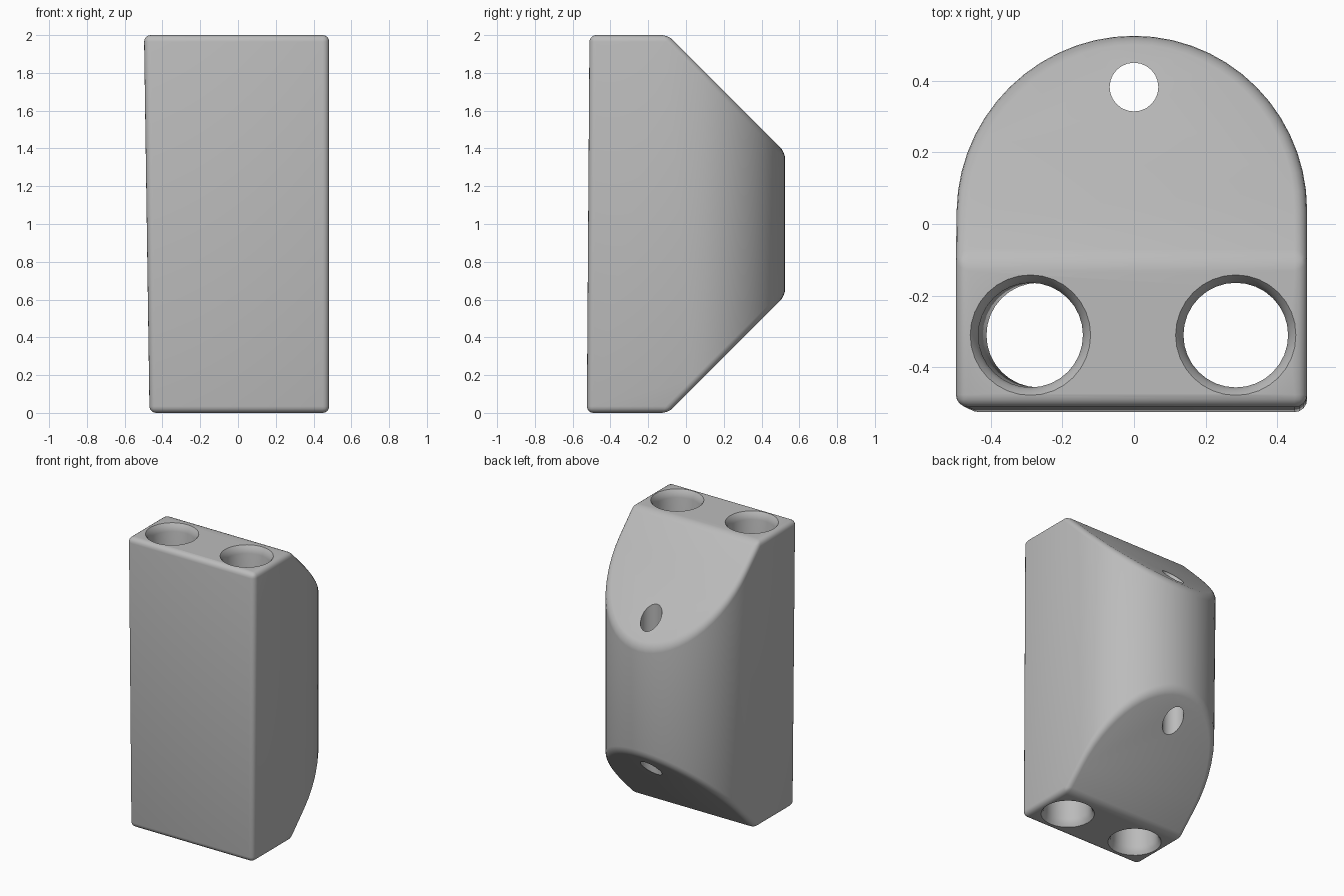
import bpy, bmesh, math
from mathutils import Vector

cube = bpy.data.objects.get("Cube")
if cube:
    bpy.data.objects.remove(cube, do_unlink=True)

grey = bpy.data.materials.new("plain grey")
grey.use_nodes = True
grey.diffuse_color = (0.5, 0.5, 0.5, 1)
grey.node_tree.nodes["Principled BSDF"].inputs["Base Color"].default_value = (0.5, 0.5, 0.5, 1)


def add_object(name, bm):
    bmesh.ops.recalc_face_normals(bm, faces=bm.faces)
    mesh = bpy.data.meshes.new(name)
    bm.to_mesh(mesh)
    bm.free()
    mesh.materials.append(grey)
    obj = bpy.data.objects.new(name, mesh)
    bpy.context.collection.objects.link(obj)
    return obj


def lathe(name, profile, center, lean=0.0, sides=32):
    """Closed solid of revolution about z; lean shifts x with height."""
    bm = bmesh.new()
    rings = []
    for r, z in profile:
        rings.append([bm.verts.new((center[0] + lean * (z - 1) + r * math.cos(math.tau * i / sides),
                                    center[1] + r * math.sin(math.tau * i / sides), z))
                      for i in range(sides)])
    for a, b in zip(rings, rings[1:]):
        for i in range(sides):
            j = (i + 1) % sides
            bm.faces.new((a[i], a[j], b[j], b[i]))
    bm.faces.new(rings[0][::-1])
    bm.faces.new(rings[-1])
    obj = add_object(name, bm)
    obj.hide_render = True
    obj.hide_viewport = True
    obj.display_type = 'WIRE'
    return obj


# Body: D-shaped outline with a flat front and a round back, extruded upward
HALF, FRONT, ARC_Y, STEPS = 0.483, -0.518, 0.038, 28
outline = [(-HALF, FRONT), (HALF, FRONT)]
outline += [(HALF * math.cos(math.pi * i / STEPS), ARC_Y + 0.487 * math.sin(math.pi * i / STEPS))
            for i in range(STEPS + 1)]
bm = bmesh.new()
base = bm.faces.new([bm.verts.new((x, y, 0)) for x, y in outline])
top = bmesh.ops.extrude_face_region(bm, geom=[base])["geom"]
bmesh.ops.translate(bm, vec=(0, 0, 2), verts=[v for v in top if isinstance(v, bmesh.types.BMVert)])

# Sloping cuts across the back, above and below
for z, side in ((2, 1), (0, -1)):
    cut = bmesh.ops.bisect_plane(bm, geom=bm.verts[:] + bm.edges[:] + bm.faces[:],
                                 plane_co=(0, -0.095, z), plane_no=Vector((0, 1, side)).normalized(),
                                 clear_outer=True)["geom_cut"]
    bmesh.ops.holes_fill(bm, edges=[e for e in cut if isinstance(e, bmesh.types.BMEdge)], sides=0)

# Slight taper of the left and front walls
for v in bm.verts:
    if v.co.x < 0:
        v.co.x *= 1 + 0.03 * (v.co.z - 1)
    if v.co.y < -0.4:
        v.co.y += 0.007 * (v.co.z - 1)
body = add_object("body", bm)

# Rounded edges
bevel = body.modifiers.new("rounded_edges", 'BEVEL')
bevel.width = 0.035
bevel.segments = 4
bevel.limit_method = 'ANGLE'
bevel.angle_limit = math.radians(30)

# Two wide through-holes with softened rims, and one narrow hole behind
half_rim = [(0.172, -0.05), (0.168, 0.0), (0.154, 0.02), (0.146, 0.05)]
wide = half_rim + [(r, 2 - z) for r, z in reversed(half_rim)]
narrow = [(0.068, 0.0), (0.068, 2.0)]
cutters = [lathe("right_hole_cutter", wide, (-0.277, -0.31), -0.012),
           lathe("left_hole_cutter", wide, (0.284, -0.31)),
           lathe("back_hole_cutter", narrow, (0.0, 0.382), sides=24)]
for cutter in cutters:
    mod = body.modifiers.new(cutter.name, 'BOOLEAN')
    mod.operation = 'DIFFERENCE'
    mod.solver = 'EXACT'
    mod.object = cutter

# Bake the modifiers, then smooth the rounded parts
bpy.context.view_layer.update()
baked = bpy.data.meshes.new_from_object(body.evaluated_get(bpy.context.evaluated_depsgraph_get()))
body.modifiers.clear()
body.data = baked
for cutter in cutters:
    bpy.data.objects.remove(cutter, do_unlink=True)
bpy.ops.object.select_all(action='DESELECT')
body.select_set(True)
bpy.context.view_layer.objects.active = body
bpy.ops.object.shade_smooth_by_angle(angle=math.radians(35))
